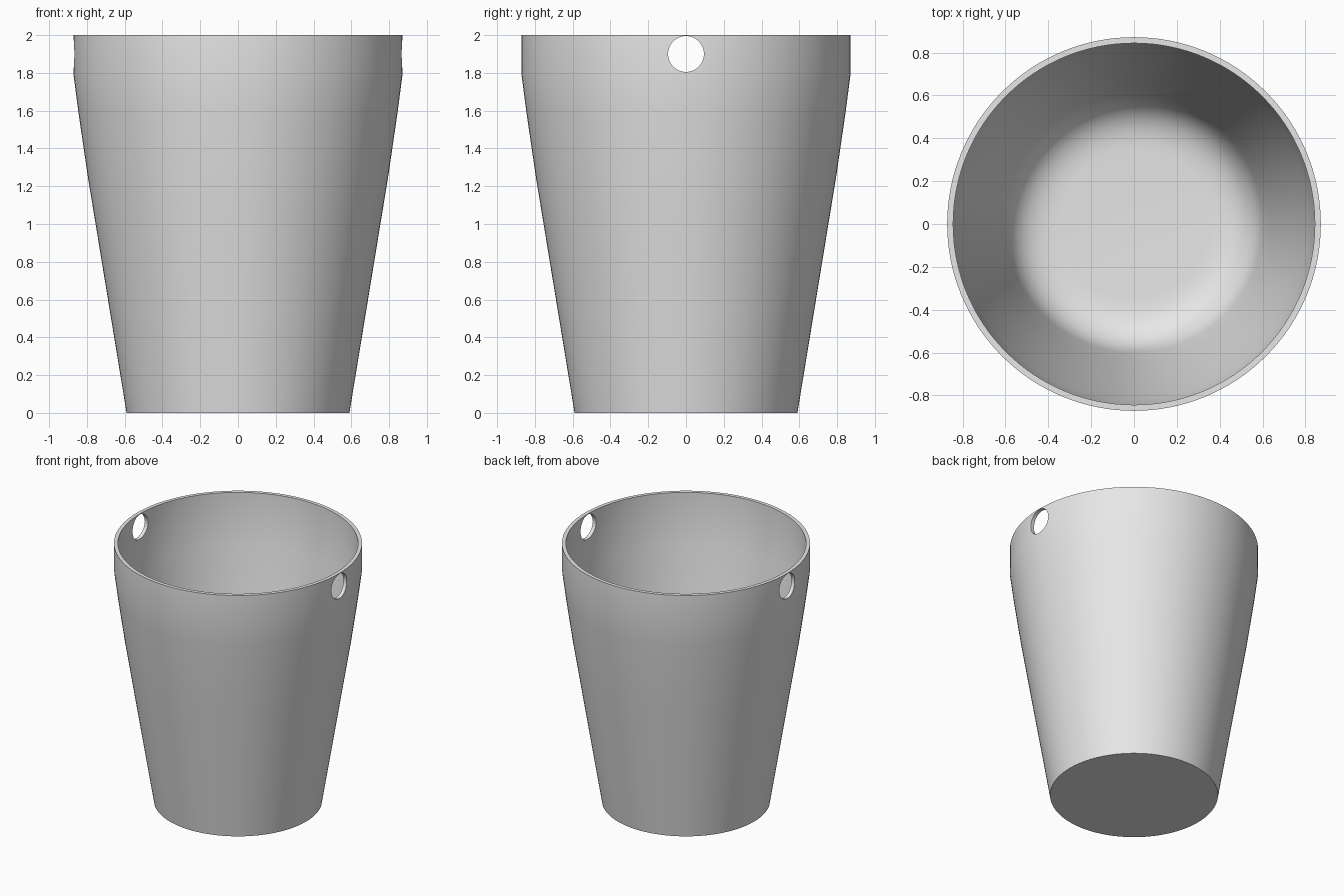
import bpy, bmesh, math
from mathutils import Vector

if "Cube" in bpy.data.objects:
    bpy.data.objects.remove(bpy.data.objects["Cube"], do_unlink=True)

HEIGHT = 2.0
WALL = 0.028
SEGMENTS = 128

grey = bpy.data.materials.new("plain_grey")
grey.use_nodes = True
grey.diffuse_color = (0.8, 0.8, 0.8, 1)
grey.node_tree.nodes["Principled BSDF"].inputs["Base Color"].default_value = (0.8, 0.8, 0.8, 1)

# Tapered wall flaring into a vertical rim
outer = [(0.59, 0), (0.672, 0.5), (0.754, 1.0), (0.795, 1.25), (0.82, 1.42),
         (0.846, 1.6), (0.872, 1.8), (0.872, HEIGHT)]
inner = [(r - WALL, z) for r, z in reversed(outer[1:])]

# Rounded corner between the inner wall and the floor
start, corner, end = (0.6, 0.25), (0.565, 0.04), (0.35, 0.04)
steps = 8
for i in range(steps + 1):
    t = i / steps
    inner.append(tuple((1 - t) ** 2 * a + 2 * t * (1 - t) * b + t * t * c
                       for a, b, c in zip(start, corner, end)))

profile = [(0, 0)] + outer + inner + [(0, end[1])]

# Bucket body: spin the profile around the vertical axis
bm = bmesh.new()
verts = [bm.verts.new((r, 0, z)) for r, z in profile]
edges = [bm.edges.new(pair) for pair in zip(verts, verts[1:])]
bmesh.ops.spin(bm, geom=verts + edges, cent=(0, 0, 0), axis=(0, 0, 1),
               angle=math.tau, steps=SEGMENTS, use_merge=True)
bmesh.ops.remove_doubles(bm, verts=bm.verts, dist=0.0001)
bmesh.ops.recalc_face_normals(bm, faces=bm.faces)
mesh = bpy.data.meshes.new("bucket_body")
bm.to_mesh(mesh)
bm.free()
mesh.materials.append(grey)
bucket = bpy.data.objects.new("bucket_body", mesh)
bpy.context.collection.objects.link(bucket)

# Round handle holes through both sides of the rim
bpy.ops.mesh.primitive_cylinder_add(vertices=48, radius=0.095, depth=3,
                                    location=(0, 0, 1.9), rotation=(0, math.pi / 2, 0))
cutter = bpy.context.object
cutter.name = "handle_hole_cutter"
cutter.hide_render = True
cutter.data.materials.append(grey)

bpy.ops.object.select_all(action="DESELECT")
bucket.select_set(True)
bpy.context.view_layer.objects.active = bucket
cut = bucket.modifiers.new("handle_holes", "BOOLEAN")
cut.operation = "DIFFERENCE"
cut.solver = "EXACT"
cut.object = cutter
bpy.ops.object.modifier_apply(modifier=cut.name)
bpy.data.objects.remove(cutter, do_unlink=True)
bpy.ops.object.shade_smooth_by_angle(angle=math.radians(35))
